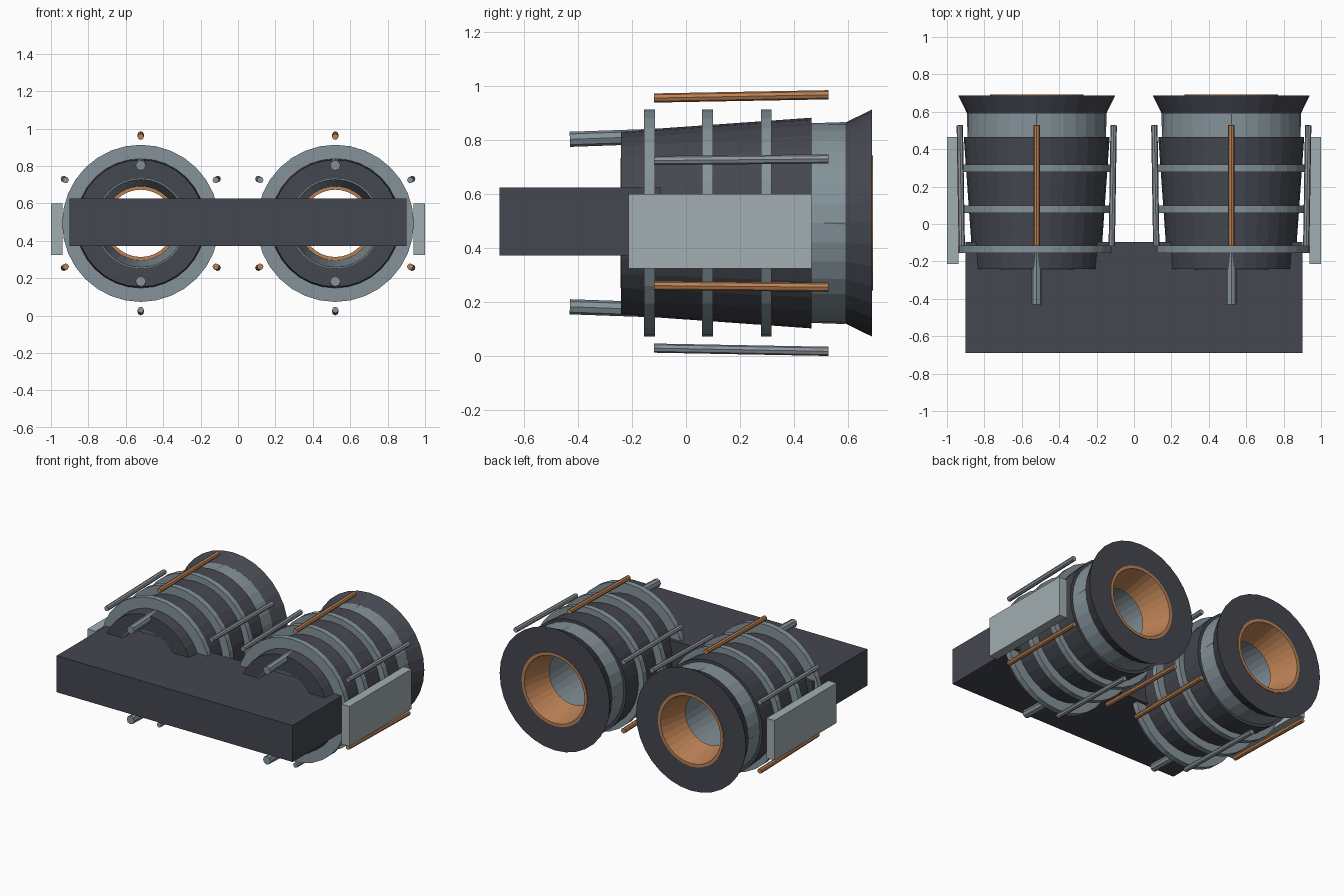
import bpy, bmesh, math
from mathutils import Vector

cube = bpy.data.objects.get("Cube")
if cube:
    bpy.data.objects.remove(cube, do_unlink=True)


def material(name, colour):
    m = bpy.data.materials.new(name)
    m.use_nodes = True
    m.diffuse_color = (*colour, 1)
    m.node_tree.nodes["Principled BSDF"].inputs["Base Color"].default_value = (*colour, 1)
    return m


DARK = material("dark_slate", (0.06, 0.063, 0.08))
STEEL = material("blue_steel", (0.23, 0.29, 0.32))
GREY = material("rod_grey", (0.27, 0.30, 0.33))
PALE = material("pale_grey", (0.36, 0.42, 0.44))
COPPER = material("copper", (0.50, 0.22, 0.09))

AXIS_X, AXIS_Z = 0.52, 0.493
SIDES = 32


def finish(name, bm, mat):
    bmesh.ops.recalc_face_normals(bm, faces=bm.faces)
    mesh = bpy.data.meshes.new(name)
    bm.to_mesh(mesh)
    bm.free()
    mesh.materials.append(mat)
    obj = bpy.data.objects.new(name, mesh)
    bpy.context.collection.objects.link(obj)
    return obj


def box(name, low, high, mat):
    bm = bmesh.new()
    bmesh.ops.create_cube(bm, size=1)
    for v in bm.verts:
        v.co = [l + (c + 0.5) * (h - l) for c, l, h in zip(v.co, low, high)]
    return finish(name, bm, mat)


def lathe(name, cx, profile, mat):
    """Revolve a closed (radius, y) outline about an engine axis."""
    bm = bmesh.new()
    rings = []
    for i in range(SIDES):
        a = math.tau * i / SIDES
        rings.append([bm.verts.new((cx + r * math.cos(a), y, AXIS_Z + r * math.sin(a)))
                      for r, y in profile])
    n = len(profile)
    for i in range(SIDES):
        p, q = rings[i], rings[(i + 1) % SIDES]
        for j in range(n):
            k = (j + 1) % n
            bm.faces.new((p[j], p[k], q[k], q[j]))
    return finish(name, bm, mat)


def rod(name, cx, degrees, front, back, radius, mat):
    """Straight round bar between two (radius, y) points at an angle about the axis."""
    a = math.radians(degrees)
    start, end = (Vector((cx + r * math.cos(a), y, AXIS_Z + r * math.sin(a)))
                  for r, y in (front, back))
    span = end - start
    bm = bmesh.new()
    bmesh.ops.create_cone(bm, cap_ends=True, segments=8, radius1=radius,
                          radius2=radius, depth=span.length)
    obj = finish(name, bm, mat)
    obj.rotation_euler = span.to_track_quat('Z', 'Y').to_euler()
    obj.location = (start + end) / 2


# Flat connecting slab across the front
box("mounting_slab", (-0.9, -0.69, 0.373), (0.9, -0.095, 0.625), DARK)

for side, sign in (("left", 1), ("right", -1)):
    cx = sign * AXIS_X

    # Hollow body: tapered casing, sleeve and flared rear bell
    lathe(side + "_casing", cx,
          [(0.235, -0.24), (0.34, -0.24), (0.39, 0.465), (0.215, 0.465)], DARK)
    lathe(side + "_rear_sleeve", cx,
          [(0.26, 0.44), (0.37, 0.44), (0.372, 0.60), (0.26, 0.60)], STEEL)
    lathe(side + "_rear_bell", cx,
          [(0.26, 0.59), (0.372, 0.59), (0.42, 0.688), (0.24, 0.688)], DARK)

    # Bore lining and copper nozzle
    lathe(side + "_bore_liner", cx,
          [(0.234, -0.242), (0.24, -0.242), (0.225, 0.50), (0.198, 0.50)], STEEL)
    lathe(side + "_nozzle", cx,
          [(0.18, 0.49), (0.21, 0.49), (0.25, 0.66), (0.25, 0.692), (0.23, 0.692)], COPPER)

    # Hoops around the casing
    for i, y in enumerate((-0.135, 0.08, 0.297)):
        lathe(f"{side}_hoop_{i + 1}", cx,
              [(0.33, y - 0.02), (0.42, y - 0.02), (0.42, y + 0.02), (0.33, y + 0.02)], STEEL)

    # Pipes running through the casing wall
    for i in range(4):
        rod(f"{side}_pipe_{i + 1}", cx, 90 * i, (0.31, -0.43), (0.346, 0.59), 0.028, STEEL)

    # Outer rods, alternating copper and grey
    for i in range(6):
        rod(f"{side}_outer_rod_{i + 1}", cx, 30 + 60 * i, (0.463, -0.118), (0.475, 0.528),
            0.017, COPPER if i % 2 else GREY)

    # Side armour plate
    low, high = sorted((sign * 0.938, sign * 1.0))
    box(side + "_side_plate", (low, -0.213, 0.325), (high, 0.465, 0.6), PALE)
